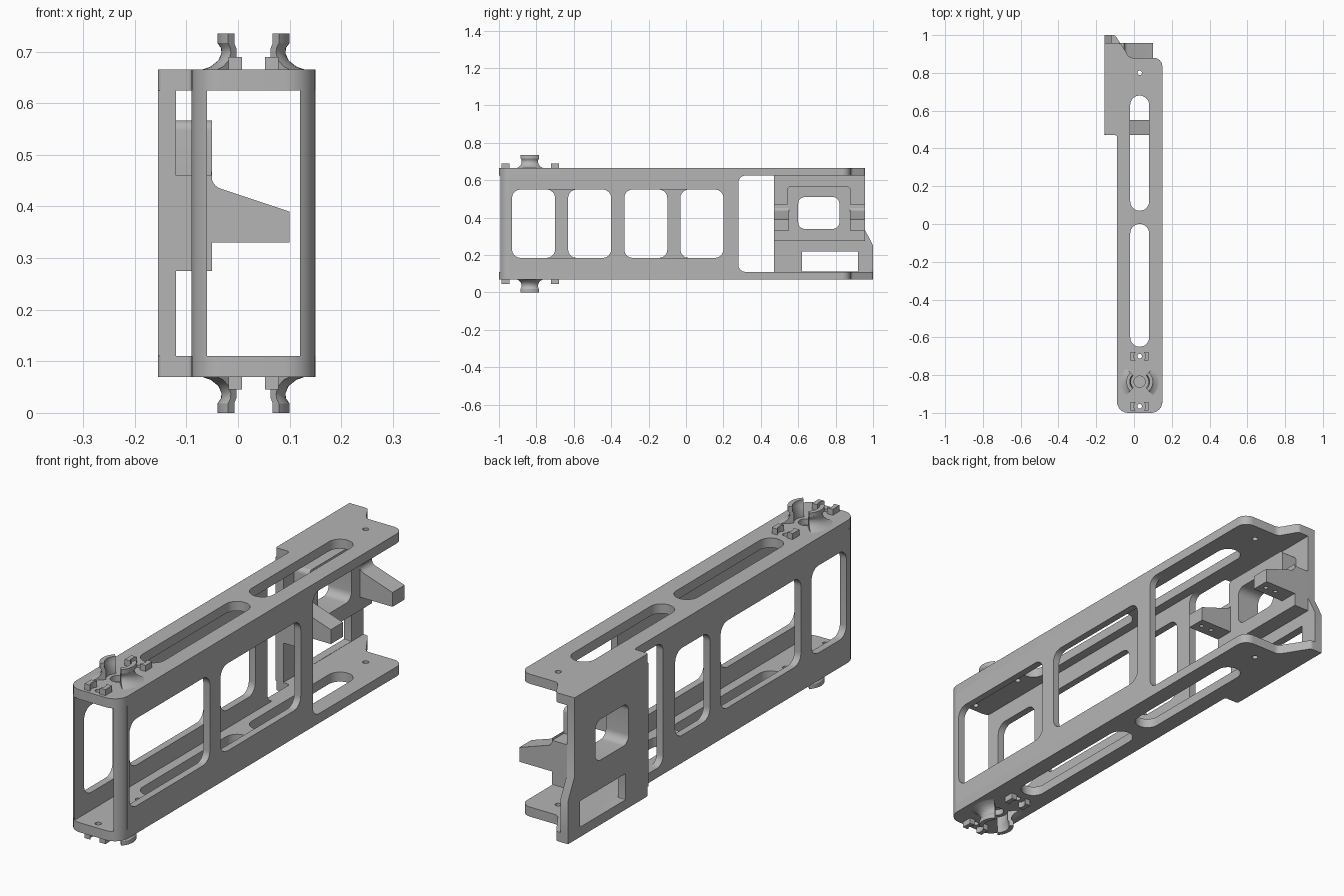
import bpy, bmesh
from math import pi, cos, sin
from mathutils import Vector, Matrix

cube = bpy.data.objects.get("Cube")
if cube:
    bpy.data.objects.remove(cube, do_unlink=True)

# Single flat material
grey = bpy.data.materials.new("plain_grey")
grey.use_nodes = True
GREY = (0.46, 0.46, 0.46, 1)
grey.diffuse_color = GREY
grey.node_tree.nodes["Principled BSDF"].inputs["Base Color"].default_value = GREY

Z_LOW, Z_HIGH, THICK = 0.07, 0.665, 0.04
IN_LOW, IN_HIGH = Z_LOW + THICK, Z_HIGH - THICK
MID_X = 0.03


def rounded(corners, steps=8):
    """Polygon from (u, v[, radius]) corners with tangent arcs."""
    pts, n = [], len(corners)
    for i, c in enumerate(corners):
        p, r = Vector(c[:2]), (c[2] if len(c) > 2 else 0)
        if not r:
            pts.append(p)
            continue
        a = (Vector(corners[i - 1][:2]) - p).normalized()
        b = (Vector(corners[(i + 1) % n][:2]) - p).normalized()
        half = a.angle(b) / 2
        centre = p + (a + b).normalized() * r / sin(half)
        start = p + a * r * cos(half) / sin(half) - centre
        sweep = (pi - 2 * half) * (1 if a.x * b.y - a.y * b.x < 0 else -1)
        for k in range(steps + 1):
            pts.append(centre + Matrix.Rotation(sweep * k / steps, 2) @ start)
    return pts


def rect(u0, u1, v0, v1, r=0.04):
    return rounded([(u0, v0, r), (u1, v0, r), (u1, v1, r), (u0, v1, r)])


def circle(u, v, r):
    return [Vector((u + r * cos(k * pi / 12), v + r * sin(k * pi / 12))) for k in range(24)]


def finish(name, bm):
    bmesh.ops.remove_doubles(bm, verts=bm.verts, dist=0.0001)
    bmesh.ops.recalc_face_normals(bm, faces=bm.faces)
    mesh = bpy.data.meshes.new(name)
    bm.to_mesh(mesh)
    bm.free()
    mesh.materials.clear()
    mesh.materials.append(grey)
    ob = bpy.data.objects.new(name, mesh)
    bpy.context.collection.objects.link(ob)
    bpy.ops.object.select_all(action="DESELECT")
    ob.select_set(True)
    bpy.context.view_layer.objects.active = ob
    bpy.ops.object.shade_smooth_by_angle(angle=0.6)
    return ob


def sheet(name, plane, lo, hi, outline, holes=()):
    """Flat outline with holes, given thickness from lo to hi across its plane."""
    curve = bpy.data.curves.new(name, "CURVE")
    curve.dimensions, curve.fill_mode = "2D", "BOTH"
    curve.extrude = (hi - lo) / 2
    for loop in (outline, *holes):
        spline = curve.splines.new("POLY")
        spline.points.add(len(loop) - 1)
        for point, p in zip(spline.points, loop):
            point.co = (p[0], p[1], 0, 1)
        spline.use_cyclic_u = True
    helper = bpy.data.objects.new(name, curve)
    bpy.context.collection.objects.link(helper)
    bpy.context.view_layer.update()
    mesh = helper.evaluated_get(bpy.context.evaluated_depsgraph_get()).to_mesh()
    bm = bmesh.new()
    bm.from_mesh(mesh)
    bpy.data.objects.remove(helper, do_unlink=True)
    bpy.data.curves.remove(curve)
    for v in bm.verts:
        a, b, c = v.co
        c += (lo + hi) / 2
        v.co = {"xy": (a, b, c), "yz": (c, a, b), "xz": (a, c, b)}[plane]
    return finish(name, bm)


# Top and bottom plates with long slots and pin holes
CLIP_Y, PIN_Y = -0.835, (-0.7, -0.965)
slots = [rect(-0.02, 0.08, y0, y1, 0.0499) for y0, y1 in ((-0.65, 0), (0.07, 0.68))]
pins = [circle(MID_X, y, 0.012) for y in (*PIN_Y, 0.8)]
socket = [circle(MID_X, CLIP_Y, 0.03)]


def plate(name, lo, rear, bevel_x):
    outline = rounded([(-0.09, -1, 0.06), (0.15, -1, 0.06), (0.15, 0.88, 0.045),
                       (-0.025, 0.88, 0.03), (bevel_x, rear, 0.02), (-0.155, rear),
                       (-0.155, 0.47, 0.01), (-0.09, 0.47, 0.01)])
    sheet(name, "xy", lo, lo + THICK, outline, slots + pins + socket)


plate("bottom_plate", Z_LOW, 1.0, -0.1)
plate("top_plate", IN_HIGH, 0.957, -0.07)
sheet("bottom_socket_floor", "xy", IN_LOW - 0.015, IN_LOW, socket[0])
sheet("top_socket_floor", "xy", IN_HIGH, IN_HIGH + 0.015, socket[0])

# Side walls with windows, flaring into the plates at the rear
wall = rounded([(-0.945, IN_LOW), (0.32, IN_LOW), (0.28, IN_LOW + 0.0001, 0.039),
                (0.28, IN_HIGH - 0.0001, 0.039), (0.32, IN_HIGH), (-0.945, IN_HIGH)])
for name, x, spans in (
        ("left_wall", 0.12, ((-0.93, -0.4), (-0.33, 0.2))),
        ("right_wall", -0.09, ((-0.93, -0.7), (-0.63, -0.1), (-0.03, 0.2)))):
    sheet(name, "yz", x, x + 0.03, wall, [rect(a, b, 0.185, 0.55, 0.045) for a, b in spans])

# Front corner posts, rounded on the outside
for name, side in (("left_post", 1), ("right_post", -1)):
    arc = [(0.06 + 0.06 * cos(k * pi / 24), -0.94 - 0.06 * sin(k * pi / 24)) for k in range(9)]
    post = [(0.09, -0.945), (0.12, -0.945)] + arc
    sheet(name, "xy", IN_LOW, IN_HIGH, [(MID_X + side * x, y) for x, y in post])

# Rear mounting plate and the pad on its inner face
window = rect(0.6, 0.82, 0.34, 0.51, 0.035)
sheet("rear_side_plate", "yz", -0.155, -0.12,
      [(0.47, IN_LOW), (1, IN_LOW), (1, 0.25), (0.957, 0.335), (0.957, IN_HIGH), (0.47, IN_HIGH)],
      [window, rect(0.62, 0.92, IN_LOW + 0.001, 0.22, 0.003)])
sheet("rear_pad", "yz", -0.12, -0.05,
      rounded([(0.47, 0.275), (0.957, 0.275), (0.957, 0.46), (0.88, 0.46),
               (0.88, 0.567, 0.02), (0.54, 0.567, 0.02), (0.54, 0.46), (0.47, 0.46)]), [window])

# Two tapered arms with screw holes underneath
for name, y0, y1 in (("front_arm", 0.47, 0.55), ("rear_arm", 0.877, 0.957)):
    mid = (y0 + y1) / 2
    sheet(name + "_base", "xy", 0.33, 0.36, [(-0.05, y0), (0.1, y0), (0.1, y1), (-0.05, y1)],
          [circle(x, mid, 0.009) for x in (0.02, 0.07)])
    sheet(name, "xz", y0, y1, rounded([(-0.05, 0.36), (0.1, 0.36), (0.1, 0.39),
                                       (-0.05, 0.44, 0.025), (-0.052, 0.47)]))

# Curved snap clips and small locating lugs, mirrored top and bottom
PROFILE = [(0.046, 0), (0.1, 0), (0.083, 0.006), (0.068, 0.018), (0.062, 0.032),
           (0.063, 0.042), (0.07, 0.052), (0.07, 0.07), (0.052, 0.07), (0.052, 0.05), (0.046, 0.04)]


def clip(name, side, flip):
    bm = bmesh.new()
    start = Matrix.Rotation((0 if side > 0 else pi) - pi / 4, 3, "Z")
    face = bm.faces.new([bm.verts.new(start @ Vector((r, 0, z))) for r, z in PROFILE])
    bmesh.ops.spin(bm, geom=[face, *face.edges, *face.verts], axis=(0, 0, 1),
                   cent=(0, 0, 0), angle=pi / 2, steps=10)
    for v in bm.verts:
        z = Z_HIGH + v.co.z if not flip else Z_LOW - v.co.z
        v.co = (v.co.x + MID_X, v.co.y + CLIP_Y, z)
    finish(name, bm)


for end, flip in (("top", False), ("bottom", True)):
    lo = Z_LOW - 0.025 if flip else Z_HIGH
    for hand, side in (("left", 1), ("right", -1)):
        clip(f"{end}_{hand}_clip", side, flip)
        for row, y in zip(("inner", "outer"), PIN_Y):
            bow = [(0.022, -0.022), (0.048, -0.022), (0.048, 0.022), (0.022, 0.022),
                   (0.03, 0.008), (0.03, -0.008)]
            sheet(f"{end}_{hand}_{row}_lug", "xy", lo, lo + 0.025,
                  [(MID_X + side * u, y + v) for u, v in bow])
